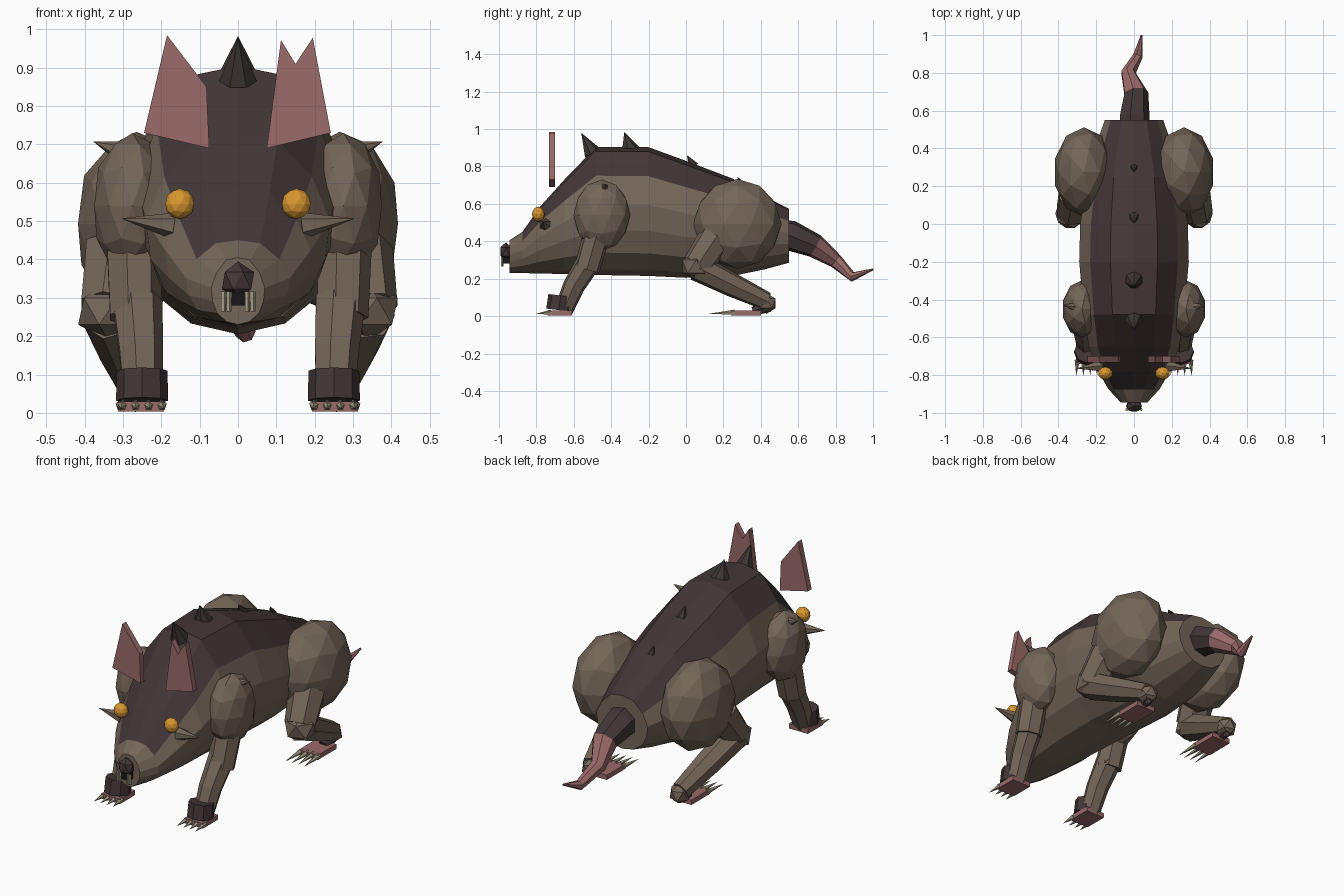
import bpy, bmesh, math
from mathutils import Vector, Matrix

if "Cube" in bpy.data.objects:
    bpy.data.objects.remove(bpy.data.objects["Cube"])


def material(name, rgb):
    m = bpy.data.materials.new(name)
    m.diffuse_color = (*rgb, 1)
    m.use_nodes = True
    m.node_tree.nodes["Principled BSDF"].inputs["Base Color"].default_value = m.diffuse_color
    return m


TAN = material("tan_hide", (0.175, 0.132, 0.098))
DARK = material("dark_back_fur", (0.056, 0.037, 0.039))
PINK = material("pink_skin", (0.33, 0.145, 0.145))
GOLD = material("golden_eye", (0.70, 0.31, 0.03))
BONE = material("bone", (0.38, 0.34, 0.24))
SPIKE = material("spike_grey", (0.045, 0.035, 0.033))
BLACK = material("mouth_black", (0.01, 0.008, 0.009))


def finish(bm, name, *mats):
    bmesh.ops.recalc_face_normals(bm, faces=bm.faces)
    me = bpy.data.meshes.new(name)
    bm.to_mesh(me)
    bm.free()
    for m in mats:
        me.materials.append(m)
    ob = bpy.data.objects.new(name, me)
    bpy.context.collection.objects.link(ob)
    return ob


def skin(bm, rings):
    """Join rings of points into a capped surface; returns face rows."""
    vs = [[bm.verts.new(p) for p in r] for r in rings]
    n = len(vs[0])
    rows = [[bm.faces.new((a[i], a[(i + 1) % n], b[(i + 1) % n], b[i])) for i in range(n)]
            for a, b in zip(vs, vs[1:])]
    bm.faces.new(vs[0])
    bm.faces.new(vs[-1])
    return rows


def tube(name, path, mats, sides=7, pink_from=None):
    """Faceted limb through (x, y, z, radius) points."""
    pts = [Vector(p[:3]) for p in path]
    rings = []
    for i, p in enumerate(pts):
        t = (pts[min(i + 1, len(pts) - 1)] - pts[max(i - 1, 0)]).normalized()
        u = (Vector((1, 0, 0)) - t * t.x).normalized()
        v = t.cross(u)
        rings.append([p + path[i][3] * (u * math.cos(a) + v * math.sin(a))
                      for a in (2 * math.pi * k / sides for k in range(sides))])
    bm = bmesh.new()
    rows = skin(bm, rings)
    if pink_from is not None:
        for row in rows[pink_from:]:
            for f in row:
                f.material_index = 1
    return finish(bm, name, *mats)


def ball(name, c, size, mat, sub=2):
    bm = bmesh.new()
    bmesh.ops.create_icosphere(bm, subdivisions=sub, radius=1,
                               matrix=Matrix.Translation(c) @ Matrix.Diagonal((*size, 1)))
    return finish(bm, name, mat)


def spike(name, base, tip, r, mat, sides=6):
    base, tip = Vector(base), Vector(tip)
    d = tip - base
    rot = d.to_track_quat('Z', 'Y').to_matrix().to_4x4()
    bm = bmesh.new()
    bmesh.ops.create_cone(bm, cap_ends=True, segments=sides, radius1=r, radius2=0, depth=d.length,
                          matrix=Matrix.Translation((base + tip) / 2) @ rot)
    return finish(bm, name, mat)


def box(name, c, size, mat):
    bm = bmesh.new()
    bmesh.ops.create_cube(bm, size=1, matrix=Matrix.Translation(c) @ Matrix.Diagonal((*size, 1)))
    return finish(bm, name, mat)


def plate(name, outline, y0, y1, mat):
    bm = bmesh.new()
    skin(bm, [[(x, y, z) for x, z in outline] for y in (y0, y1)])
    return finish(bm, name, mat)


# Body: half cross-section mirrored, lofted along (y, half width, bottom, top)
half = [(0, 1), (.43, .93), (.80, .55), (1, .1), (.95, -.3), (.78, -.65), (.43, -.91), (0, -1)]
section = half + [(-x, z) for x, z in half[-2:0:-1]]
stations = [(-.945, .07, .23, .405), (-.875, .135, .23, .45), (-.78, .19, .228, .585),
            (-.65, .24, .225, .73), (-.48, .265, .22, .905), (-.2, .29, .215, .903),
            (.0, .285, .205, .83), (.25, .25, .215, .735), (.42, .20, .25, .64), (.55, .155, .285, .575)]
bm = bmesh.new()
rows = skin(bm, [[(w * x, y, (t + b) / 2 + z * (t - b) / 2) for x, z in section]
                 for y, w, b, t in stations])
for row in rows[1:]:
    for i in (0, 1, -1, -2):
        row[i].material_index = 1
finish(bm, "body", TAN, DARK)

# Tail: dark root, pink whip
tube("tail", [(0, .50, .435, .085), (0, .56, .43, .083), (0.01, .69, .375, .066), (-.03, .80, .295, .04),
              (.02, .89, .21, .027), (.04, 1.0, .25, .005)], (DARK, PINK), 7, 2)

# Snout: nose, mouth and front teeth
ball("nose", (0, -.963, .345), (.047, .035, .05), DARK, 1)
box("mouth", (0, -.955, .297), (.055, .05, .034), BLACK)
for s in (-1, 1):
    for k in (.024, .038):
        tube("tooth", [(s * k, -.982, .317, .008), (s * k, -.982, .264, .007)], (BONE,), 5)

# Ears: the right one is notched
plate("ear_left", [(-.245, .73), (-.185, .985), (-.082, .85), (-.075, .69)], -.732, -.70, PINK)
plate("ear_right", [(.075, .69), (.112, .972), (.15, .91), (.195, .978), (.242, .73)], -.732, -.70, PINK)

# Back spikes
for base, tip, r in [((0, -.50, .87), (0, -.56, .98), .05), ((0, -.30, .89), (0, -.33, .983), .05),
                     ((0, .04, .80), (0, .005, .86), .03), ((0, .30, .70), (0, .275, .745), .02)]:
    spike("back_spike", base, tip, r, SPIKE, 7)


def foot(side, c, length, claw, width):
    """Pink sole with four claws pointing forward from its front edge."""
    x, y, z = c
    box(side + "_sole", (x, y + length / 2, .017), (width, length, .026), PINK)
    for k in (-1.5, -.5, .5, 1.5):
        px = x + k * width * .29
        spike(side + "_claw", (px, y + .02, .02), (px + k * .004, y - claw, .012), .015, BONE, 5)


for s, side in ((-1, "left"), (1, "right")):
    # Eye, cheek horn and shoulder horn
    ball(side + "_eye", (s * .152, -.79, .545), (.039, .034, .04), GOLD)
    spike(side + "_cheek_horn", (s * .17, -.75, .488), (s * .305, -.765, .507), .035, TAN)
    spike(side + "_shoulder_horn", (s * .285, -.44, .675), (s * .377, -.43, .707), .035, TAN)

    # Front leg
    ball(side + "_shoulder", (s * .275, -.45, .54), (.105, .152, .19), TAN)
    tube(side + "_upper_arm", [(s * .275, -.47, .46, .075), (s * .27, -.53, .25, .07)], (TAN,))
    ball(side + "_elbow", (s * .265, -.52, .28), (.068, .062, .065), TAN, 1)
    tube(side + "_forearm", [(s * .265, -.52, .29, .068), (s * .255, -.60, .16, .06),
                             (s * .25, -.655, .03, .052)], (TAN,))
    tube(side + "_cuff", [(s * .25, -.67, .11, .066), (s * .25, -.68, .032, .068)], (DARK,), 8)
    foot(side + "_front", (s * .25, -.74, 0), .13, .062, .115)

    # Hind leg
    ball(side + "_thigh", (s * .265, .275, .493), (.16, .237, .24), TAN)
    tube(side + "_upper_leg", [(s * .31, .16, .42, .095), (s * .335, .06, .27, .082)], (TAN,))
    ball(side + "_knee", (s * .338, .055, .265), (.088, .088, .078), TAN, 1)
    tube(side + "_shin", [(s * .335, .06, .26, .075), (s * .30, .25, .165, .065),
                          (s * .268, .43, .08, .05)], (TAN,))
    ball(side + "_heel", (s * .265, .43, .068), (.056, .058, .056), TAN, 1)
    tube(side + "_ankle", [(s * .265, .44, .06, .04), (s * .262, .36, .025, .025)], (DARK,))
    foot(side + "_hind", (s * .255, .24, 0), .16, .12, .115)
